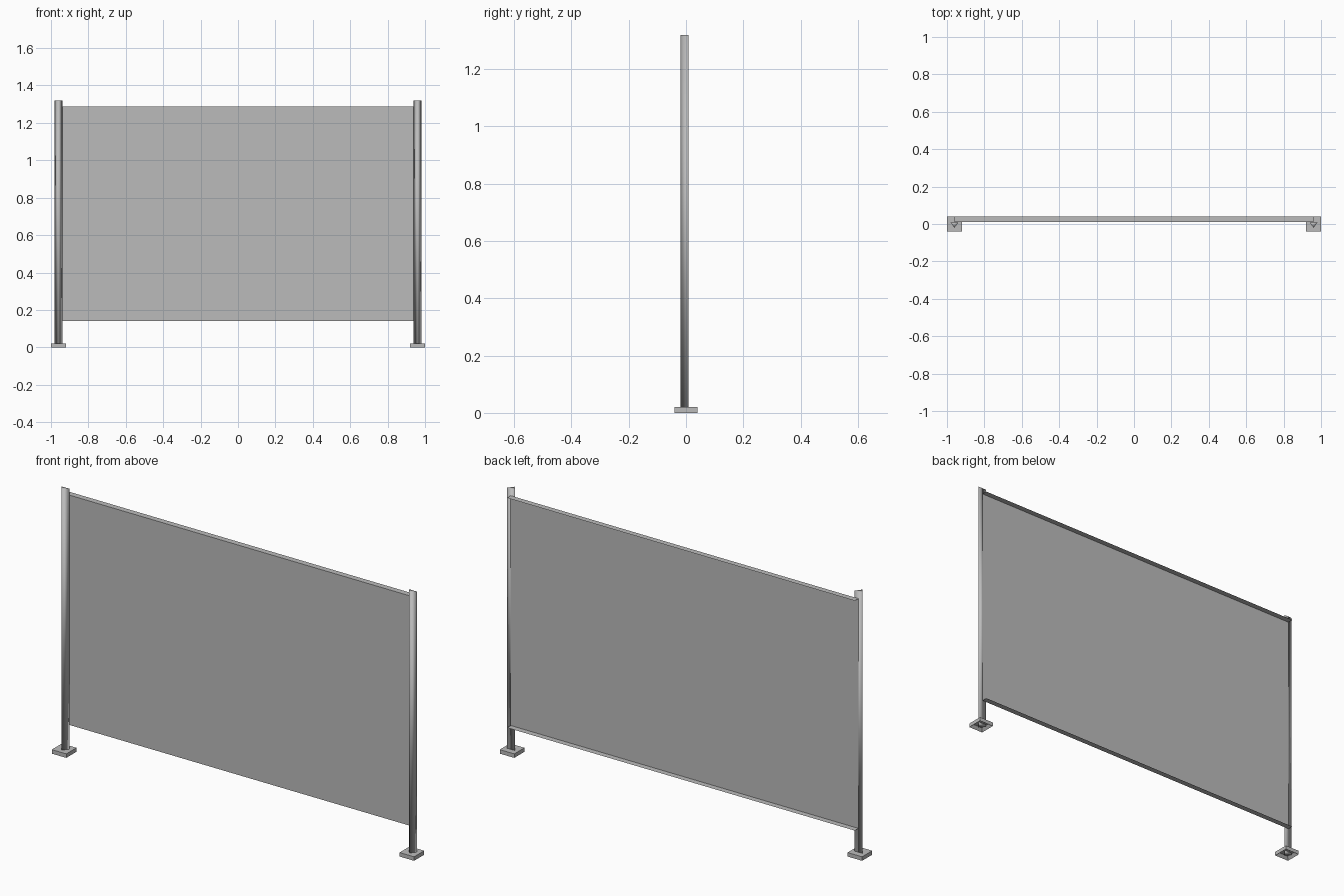
import bpy
import bmesh

cube = bpy.data.objects.get("Cube")
if cube:
    bpy.data.objects.remove(cube, do_unlink=True)

# One painted metal colour
metal = bpy.data.materials.new("grey_metal")
metal.use_nodes = True
GREY = (0.5, 0.5, 0.5, 1)
metal.diffuse_color = GREY
metal.node_tree.nodes["Principled BSDF"].inputs["Base Color"].default_value = GREY

POST_X = 0.96


def make_object(name, bm, x=0):
    mesh = bpy.data.meshes.new(name)
    bm.to_mesh(mesh)
    bm.free()
    mesh.materials.append(metal)
    obj = bpy.data.objects.new(name, mesh)
    obj.location.x = x
    bpy.context.collection.objects.link(obj)
    return obj


def post(name, x):
    # Triangular upright, pointed edge to the front, softly shaded
    bm = bmesh.new()
    face = bm.faces.new([bm.verts.new(p) for p in
                         ((-0.022, 0.009, 0.005), (0.022, 0.009, 0.005), (0, -0.02, 0.005))])
    top = bmesh.ops.extrude_face_region(bm, geom=[face])["geom"]
    bmesh.ops.translate(bm, vec=(0, 0, 1.315),
                        verts=[v for v in top if isinstance(v, bmesh.types.BMVert)])
    bmesh.ops.recalc_face_normals(bm, faces=bm.faces)
    for f in bm.faces:
        f.smooth = True
    make_object(name, bm, x)


def foot(name, x):
    # Square foot plate, hollow underneath
    bm = bmesh.new()
    bmesh.ops.create_cube(bm, size=1)
    bmesh.ops.scale(bm, vec=(0.08, 0.08, 0.02), verts=bm.verts)
    bmesh.ops.translate(bm, vec=(0, 0, 0.01), verts=bm.verts)
    bottom = [f for f in bm.faces if f.normal.z < -0.5]
    bmesh.ops.inset_region(bm, faces=bottom, thickness=0.018)
    bmesh.ops.translate(bm, vec=(0, 0, 0.015), verts=bottom[0].verts)
    make_object(name, bm, x)


for side, sx in (("left", 1), ("right", -1)):
    post(side + "_post", sx * POST_X)
    foot(side + "_foot", sx * POST_X)

# Thin sheet folded backward along its top and bottom edges
bm = bmesh.new()
rows = [[bm.verts.new((x, y, z)) for x in (-POST_X, POST_X)]
        for y, z in ((0.04, 0.14), (0.011, 0.14), (0.011, 1.287), (0.04, 1.287))]
for a, b in zip(rows, rows[1:]):
    bm.faces.new((a[0], a[1], b[1], b[0]))
make_object("panel_sheet", bm)
